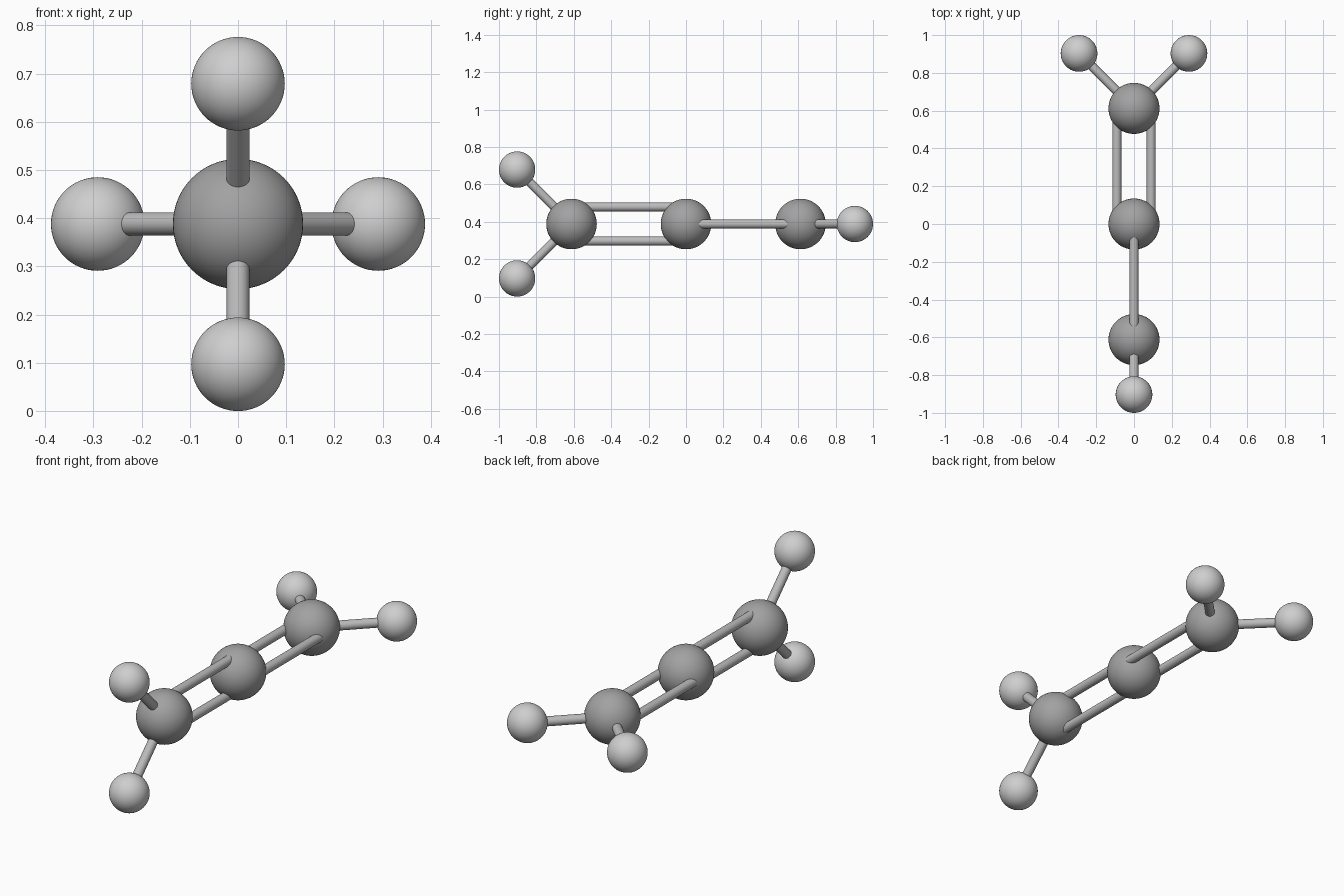
import bpy
from mathutils import Vector

if "Cube" in bpy.data.objects:
    bpy.data.objects.remove(bpy.data.objects["Cube"])

Z = 0.388          # height of the molecule axis
C_Y = 0.612        # distance of the end carbons from the middle
H_Y, H_OFF = 0.903, 0.291
C_R, H_R, BOND_R = 0.135, 0.097, 0.024
PAIR = 0.091       # half spacing of a double bond


def material(name, v):
    m = bpy.data.materials.new(name)
    m.diffuse_color = (v, v, v, 1)
    m.use_nodes = True
    m.node_tree.nodes["Principled BSDF"].inputs["Base Color"].default_value = m.diffuse_color
    return m


CARBON = material("mid grey", 0.36)
HYDROGEN = material("light grey", 0.62)
BOND = material("bond grey", 0.50)


def finish(name, mat):
    ob = bpy.context.object
    ob.name = name
    ob.data.materials.append(mat)
    bpy.ops.object.shade_smooth_by_angle()


def ball(name, pos, radius, mat):
    bpy.ops.mesh.primitive_uv_sphere_add(segments=64, ring_count=32, radius=radius, location=pos)
    finish(name, mat)


def rod(name, a, b):
    a, b = Vector(a), Vector(b)
    d = b - a
    bpy.ops.mesh.primitive_cylinder_add(vertices=32, radius=BOND_R, depth=d.length,
                                        location=(a + b) / 2,
                                        rotation=d.to_track_quat('Z', 'Y').to_euler())
    finish(name, BOND)


# Middle carbon
ball("carbon_middle", (0, 0, Z), C_R, CARBON)

# Each end: front lies in the vertical plane, back in the horizontal plane
for end, s, side in (("front", -1, Vector((0, 0, 1))), ("back", 1, Vector((1, 0, 0)))):
    middle = Vector((0, 0, Z))
    carbon = Vector((0, s * C_Y, Z))
    ball("carbon_" + end, carbon, C_R, CARBON)
    for k, tag in ((-1, "a"), (1, "b")):
        # Double bond rod, hydrogen and its single bond
        rod(f"double_bond_{end}_{tag}", middle + side * k * PAIR, carbon + side * k * PAIR)
        hydrogen = Vector((0, s * H_Y, Z)) + side * k * H_OFF
        ball(f"hydrogen_{end}_{tag}", hydrogen, H_R, HYDROGEN)
        rod(f"single_bond_{end}_{tag}", carbon, hydrogen)
